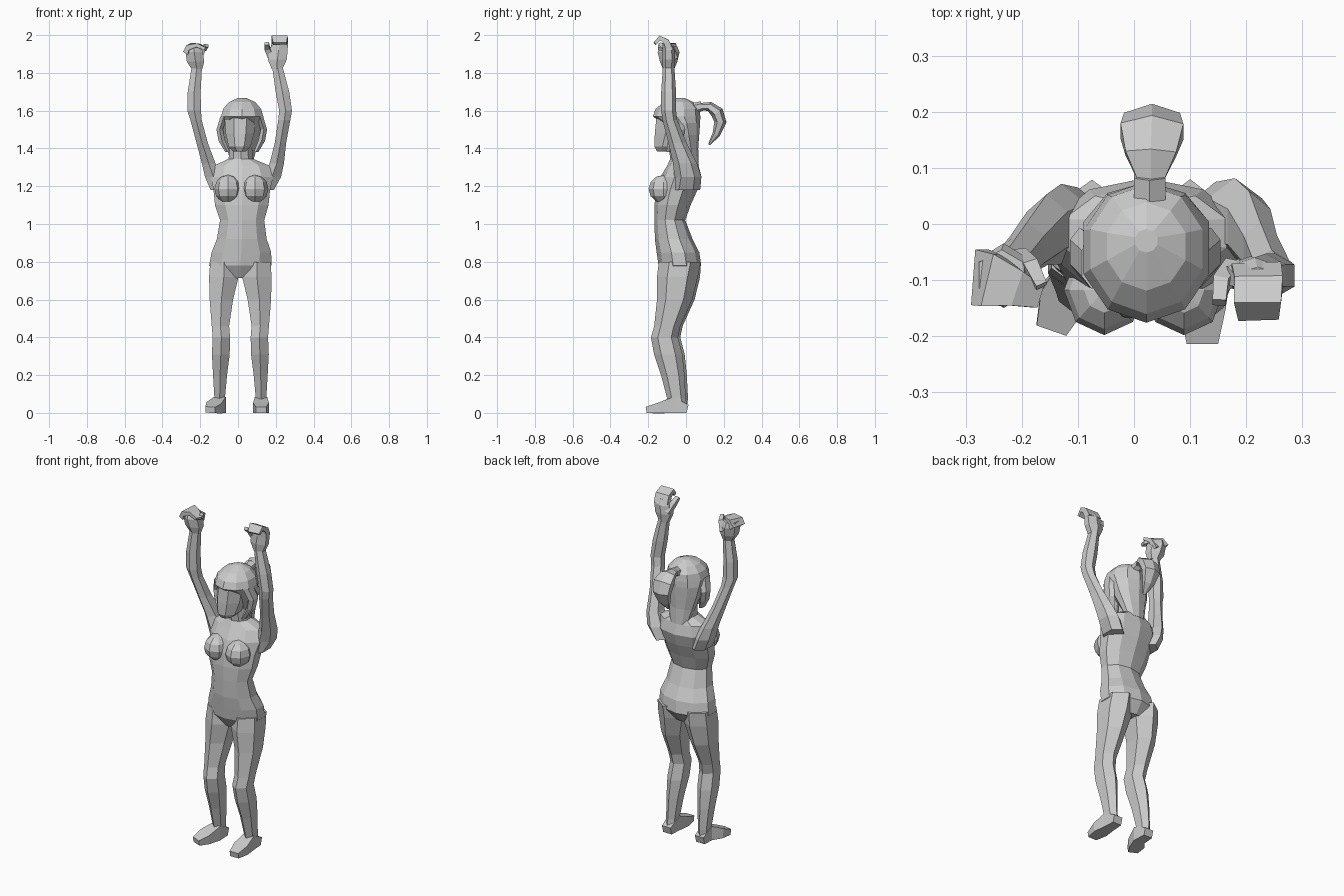
import bpy, bmesh, math
from mathutils import Vector


def loft(name, sections, n=8, side=None):
    """Skin rings (x, y, z, half_width, half_depth); rings are level unless a side axis is given."""
    bm = bmesh.new()
    pts = [Vector(s[:3]) for s in sections]
    rings = []
    k = 1 / math.cos(math.pi / n) if n < 8 else 1.05
    for i, (p, s) in enumerate(zip(pts, sections)):
        u, v = Vector((1, 0, 0)), Vector((0, 1, 0))
        if side:
            t = (pts[min(i + 1, len(pts) - 1)] - pts[max(i - 1, 0)]).normalized()
            u = Vector(side)
            u = (u - u.dot(t) * t).normalized()
            v = t.cross(u)
        ring = []
        for j in range(n):
            ang = 2 * math.pi * (j + 0.5) / n
            ring.append(bm.verts.new(p + u * s[3] * k * math.cos(ang) + v * s[4] * k * math.sin(ang)))
        rings.append(ring)
    for a, b in zip(rings, rings[1:]):
        for j in range(n):
            bm.faces.new((a[j], a[(j + 1) % n], b[(j + 1) % n], b[j]))
    bm.faces.new(rings[0][::-1])
    bm.faces.new(rings[-1])
    bmesh.ops.recalc_face_normals(bm, faces=bm.faces)
    me = bpy.data.meshes.new(name)
    bm.to_mesh(me)
    bm.free()
    ob = bpy.data.objects.new(name, me)
    bpy.context.collection.objects.link(ob)
    return ob


def fb(cx, z, rx, front, back):
    """Level section from front and back y limits."""
    return (cx, (front + back) / 2, z, rx, (back - front) / 2)


# torso with neck
loft("torso", [
    fb(.012, .715, .10, -.10, .03), fb(.012, .78, .165, -.14, .075),
    fb(.018, .85, .158, -.15, .065), fb(.02, .92, .132, -.16, .03),
    fb(.022, 1.02, .117, -.163, -.008), fb(.02, 1.10, .142, -.162, .02),
    fb(.02, 1.18, .15, -.155, .055), fb(.022, 1.25, .165, -.13, .077),
    fb(.02, 1.31, .145, -.095, .062), fb(.015, 1.345, .065, -.08, .05),
    fb(.015, 1.42, .058, -.09, .045)], n=10)

# breasts
for sx in (-1, 1):
    bpy.ops.mesh.primitive_uv_sphere_add(segments=8, ring_count=6, radius=1,
                                         location=(.018 + sx * .071, -.118, 1.185))
    breast = bpy.context.object
    breast.name = "breast"
    breast.scale = (.072, .08, .075)

# legs and feet
for sx, cx, dy in ((-1, -.075, .008), (1, .1, -.004)):
    loft("leg", [
        fb(cx, .80, .072, -.125 + dy, .065), fb(cx, .72, .078, -.135 + dy, .052 + dy),
        fb(cx + sx * .013, .60, .062, -.137 + dy, .025 + dy),
        fb(cx + sx * .018, .46, .046, -.155 + dy, -.035 + dy),
        fb(cx + sx * .013, .40, .046, -.172 + dy, -.048 + dy),
        fb(cx + sx * .016, .31, .047, -.155 + dy, -.025 + dy),
        fb(cx + sx * .02, .20, .037, -.12 + dy, -.012 + dy),
        fb(cx + sx * .022, .08, .028, -.09 + dy, -.004 + dy),
        fb(cx + sx * .022, .03, .028, -.08 + dy, 0)], n=6)
    out = -.05 if sx < 0 else 0
    fx = cx + sx * .022
    loft("foot", [
        (fx, .008, .022, .028, .022), (fx, -.07, .042, .033, .042),
        (fx + out * .6, -.14 + dy, .027, .042, .027),
        (fx + out, -.203 + dy * 2, .016, .028, .016)], n=4, side=(1, 0, 0))

# arms
loft("left_arm", [
    (-.10, -.01, 1.18, .045, .065), (-.130, .0, 1.25, .045, .062),
    (-.155, -.01, 1.32, .036, .055), (-.19, -.045, 1.43, .030, .042),
    (-.222, -.08, 1.55, .030, .034), (-.232, -.09, 1.60, .036, .034),
    (-.232, -.092, 1.70, .034, .034), (-.217, -.092, 1.84, .027, .026)], n=6)
loft("right_arm", [
    (.145, .0, 1.18, .045, .065), (.18, .01, 1.25, .048, .062),
    (.205, -.005, 1.32, .038, .055), (.225, -.045, 1.43, .030, .042),
    (.245, -.085, 1.55, .032, .034), (.252, -.092, 1.60, .034, .034),
    (.235, -.092, 1.70, .036, .034), (.207, -.092, 1.84, .027, .026)], n=6)

# left hand: palm, folded fingers, thumb
loft("left_palm", [(-.217, -.092, 1.82, .028, .026), (-.225, -.092, 1.86, .046, .04),
                   (-.232, -.092, 1.91, .046, .05), (-.236, -.092, 1.94, .04, .04)], n=6)
loft("left_fingers", [(-.275, -.095, 1.91, .05, .014), (-.255, -.1, 1.94, .048, .014),
                      (-.21, -.115, 1.945, .032, .010), (-.17, -.13, 1.925, .02, .008)],
     n=4, side=(0, 1, 0))
loft("left_thumb", [(-.21, -.06, 1.88, .018, .016), (-.185, -.075, 1.93, .014, .012),
                    (-.165, -.11, 1.945, .010, .008)], n=4, side=(1, 0, 0))

# right hand: palm, curled fingers, thumb
loft("right_palm", [(.207, -.092, 1.82, .028, .026), (.208, -.092, 1.87, .05, .03),
                    (.215, -.092, 1.92, .048, .028), (.22, -.1, 1.95, .042, .02)], n=6)
loft("right_fingers", [(.218, -.085, 1.92, .044, .018), (.222, -.105, 1.965, .043, .016),
                       (.22, -.138, 1.985, .042, .013), (.222, -.165, 1.955, .036, .009)],
     n=4, side=(1, 0, 0))
loft("right_thumb", [(.18, -.08, 1.88, .018, .018), (.155, -.105, 1.93, .014, .014),
                     (.152, -.14, 1.955, .012, .009)], n=4, side=(1, 0, 0))

# face
loft("face", [fb(.008, 1.385, .035, -.155, -.05), fb(.008, 1.41, .06, -.17, -.02),
              fb(.01, 1.48, .078, -.168, .03), fb(.012, 1.56, .085, -.16, .04)], n=8)

# hair cap running down to the nape
loft("hair", [fb(.02, 1.31, .055, .0, .066), fb(.02, 1.40, .078, -.045, .062),
              fb(.022, 1.47, .10, -.085, .066), fb(.022, 1.535, .112, -.125, .07),
              fb(.022, 1.57, .112, -.17, .07), fb(.022, 1.61, .10, -.155, .065),
              fb(.022, 1.645, .07, -.115, .035), fb(.022, 1.668, .02, -.05, -.01)], n=10)

# side locks
for sx in (-1, 1):
    loft("side_lock", [(.02 + sx * .075, -.075, 1.38, .012, .025),
                       (.02 + sx * .105, -.055, 1.44, .018, .035),
                       (.02 + sx * .117, -.05, 1.50, .017, .038),
                       (.02 + sx * .095, -.07, 1.57, .018, .04)], n=6)

# ponytail with its tie
loft("hair_tie", [(.028, .035, 1.61, .028, .026), (.028, .085, 1.625, .028, .022)],
     n=6, side=(1, 0, 0))
loft("ponytail", [(.03, .075, 1.622, .022, .016), (.03, .125, 1.622, .045, .022),
                  (.032, .165, 1.59, .056, .03), (.032, .182, 1.54, .05, .028),
                  (.032, .16, 1.475, .034, .018), (.032, .122, 1.42, .008, .005)],
     n=6, side=(1, 0, 0))
